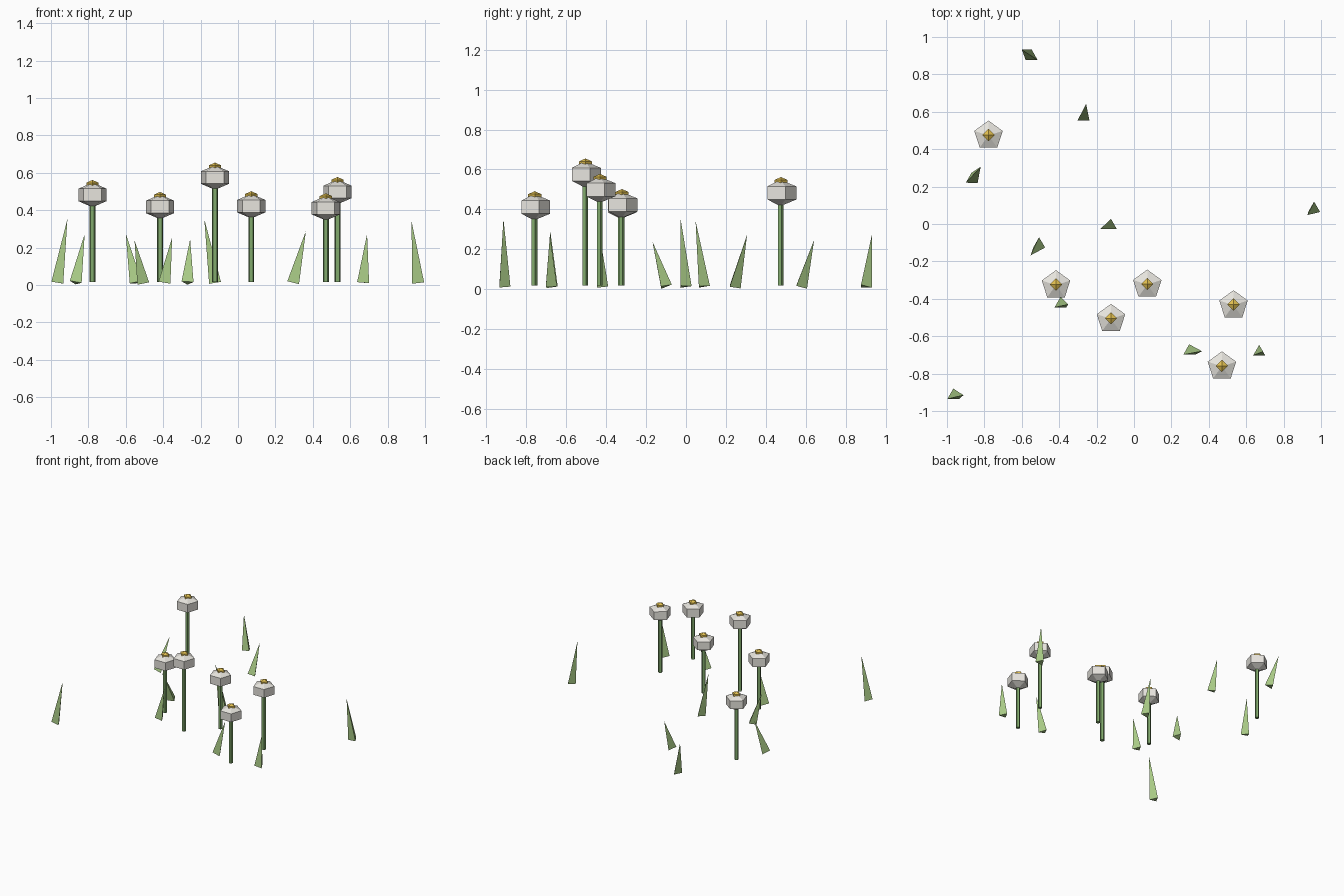
import bpy
from math import sin, cos, pi
from mathutils import Vector

if "Cube" in bpy.data.objects:
    bpy.data.objects.remove(bpy.data.objects["Cube"])


def material(name, rgb):
    m = bpy.data.materials.new(name)
    m.diffuse_color = (*rgb, 1)
    m.use_nodes = True
    m.node_tree.nodes["Principled BSDF"].inputs["Base Color"].default_value = m.diffuse_color
    return m


PETAL = material("petal_white", (0.80, 0.78, 0.73))
GOLD = material("centre_gold", (0.75, 0.52, 0.08))
STEM = material("stem_green", (0.22, 0.40, 0.15))
GRASS = material("blade_green", (0.40, 0.60, 0.24))


def lathe(name, sides, profile, loc, mat):
    """Faceted solid from (radius, z) points; radius 0 makes a pole."""
    verts, faces, rings = [], [], []
    for r, z in profile:
        n = 1 if r == 0 else sides
        start = len(verts)
        for i in range(n):
            a = 2 * pi * i / sides
            verts.append((-r * sin(a), r * cos(a), z))
        rings.append([start + i % n for i in range(sides)])
    for lo, hi in zip(rings, rings[1:]):
        for i in range(sides):
            j = (i + 1) % sides
            quad = [lo[i], lo[j], hi[j], hi[i]]
            faces.append(list(dict.fromkeys(quad)))
    # flat caps on open ends
    if profile[0][0]:
        faces.append(rings[0][::-1])
    if profile[-1][0]:
        faces.append(rings[-1])
    me = bpy.data.meshes.new(name)
    me.from_pydata(verts, [], faces)
    me.materials.append(mat)
    ob = bpy.data.objects.new(name, me)
    ob.location = loc
    bpy.context.collection.objects.link(ob)
    return ob


def squashed_ball(name, sides, r, h, loc, mat):
    return lathe(name, sides, [(0, -h), (r, -h / 2), (r, h / 2), (0, h)], loc, mat)


# Flowers: x, y, head centre height
flowers = [(-0.778, 0.473, 0.482), (-0.417, -0.327, 0.418), (-0.123, -0.507, 0.575),
           (0.071, -0.324, 0.422), (0.532, -0.434, 0.498), (0.47, -0.761, 0.411)]
for x, y, z in flowers:
    lathe("flower_stem", 5, [(0.016, 0.017), (0.016, z)], (x, y, 0), STEM)
    squashed_ball("flower_head", 5, 0.08, 0.066, (x, y, z), PETAL)
    squashed_ball("flower_centre", 4, 0.033, 0.03, (x, y + 0.003, z + 0.05), GOLD)

# Grass blades: base x, base y, tip x, tip y, tip z
blades = [(-0.966, -0.917, -0.912, -0.915, 0.353), (-0.868, 0.238, -0.82, 0.306, 0.272),
          (-0.547, 0.895, -0.60, 0.932, 0.274), (-0.507, -0.107, -0.553, -0.168, 0.238),
          (-0.393, -0.427, -0.352, -0.43, 0.255), (-0.27, 0.571, -0.256, 0.642, 0.246),
          (-0.123, -0.009, -0.18, -0.027, 0.352), (0.295, -0.68, 0.363, -0.68, 0.289),
          (0.669, -0.684, 0.69, -0.682, 0.273), (0.963, 0.083, 0.928, 0.048, 0.341)]
for bx, by, tx, ty, tz in blades:
    base = Vector((bx, by, 0.013))
    lean = Vector((tx, ty, tz)) - base
    blade = lathe("grass_blade", 3, [(0.037, 0), (0, lean.length)], base, GRASS)
    blade.rotation_mode = 'QUATERNION'
    blade.rotation_quaternion = Vector((0, 0, 1)).rotation_difference(lean)
